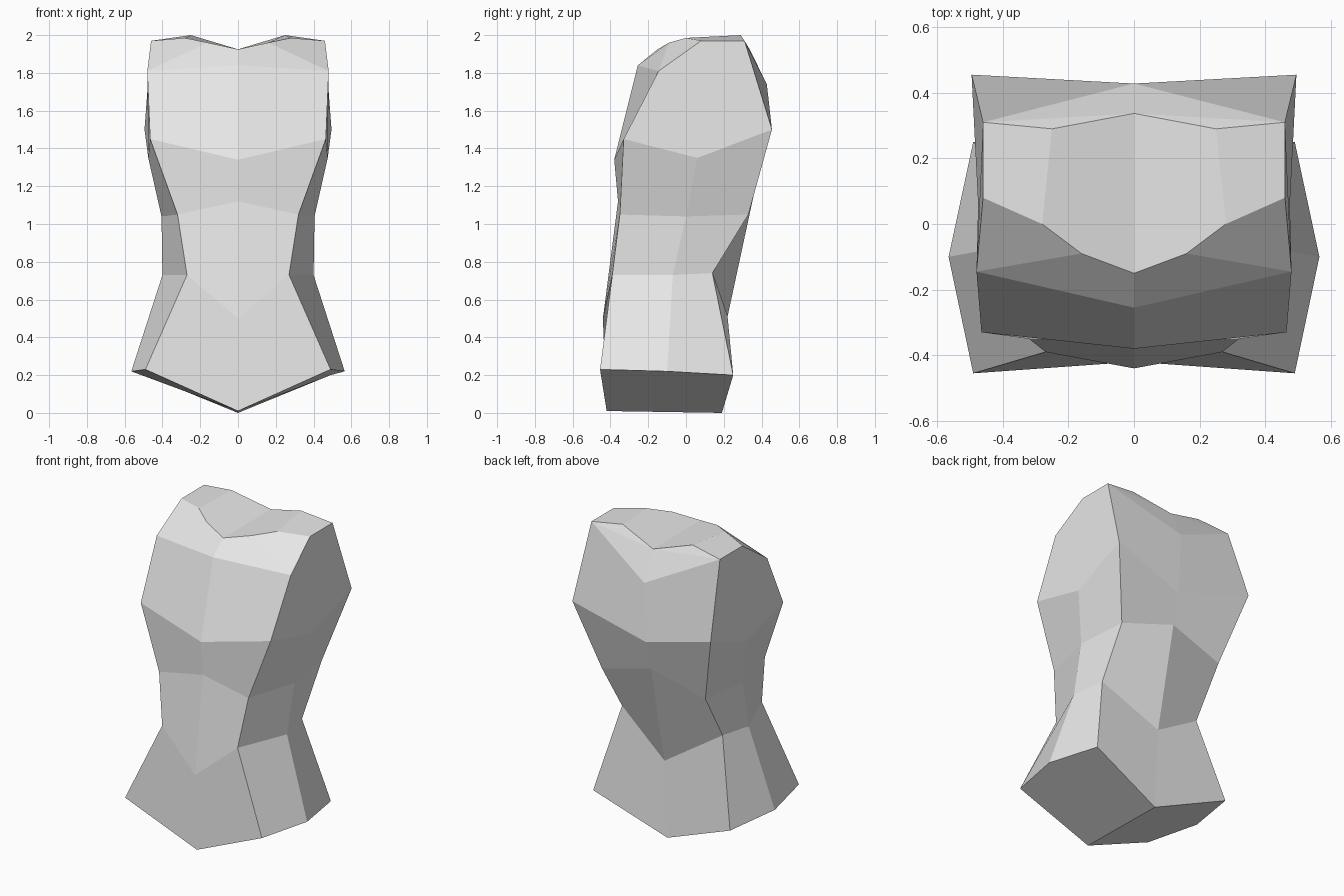
import bpy
import bmesh

# Remove the default cube if the scene has it
default_cube = bpy.data.objects.get("Cube")
if default_cube:
    bpy.data.objects.remove(default_cube, do_unlink=True)


def make_material(name, grey):
    material = bpy.data.materials.new(name)
    material.use_nodes = True
    color = (grey, grey, grey, 1.0)
    material.diffuse_color = color
    material.node_tree.nodes["Principled BSDF"].inputs["Base Color"].default_value = color
    return material


# Half cross-sections from pelvis to chest:
# front centre, front corner, side, back corner, back centre
pelvis = [(0, -.42, .01), (.49, -.455, .23), (.565, -.1, .22), (.49, .25, .2), (0, .19, 0)]
waist = [(0, -.44, .5), (.27, -.39, .73), (.4, -.07, .73), (.36, .14, .74), (0, .22, .51)]
ribs = [(0, -.36, 1.12), (.32, -.35, 1.05), (.405, 0, 1.04), (.37, .33, 1.05), (0, .36, 1.16)]
chest = [(0, -.38, 1.34), (.465, -.33, 1.45), (.475, .06, 1.35), (.495, .455, 1.5), (0, .41, 1.35)]

# Single points around the collar and shoulders
shoulder_points = {
    "chest_top": (0, -.255, 1.84),
    "chest_corner": (.48, -.145, 1.81),
    "neck_front": (0, -.15, 1.925),
    "collar_inner": (.16, -.09, 1.96),
    "collar_outer": (.28, 0, 1.985),
    "shoulder_front": (.46, .08, 1.97),
    "shoulder_back": (.46, .31, 1.97),
    "blade_top": (.25, .29, 2),
    "neck_back": (0, .337, 1.925),
    "spine": (0, .428, 1.74),
}

bm = bmesh.new()
rings = [[bm.verts.new(point) for point in ring] for ring in (pelvis, waist, ribs, chest)]
top = {name: bm.verts.new(point) for name, point in shoulder_points.items()}

# Underside and the lofted body wall
bm.faces.new(reversed(rings[0]))
for lower, upper in zip(rings, rings[1:]):
    for a, b, c, d in zip(lower, lower[1:], upper[1:], upper):
        bm.faces.new((a, b, c, d))

# Upper chest, flank, upper back and shoulder top
top.update(zip(("front", "front_corner", "side", "back_corner", "back"), rings[-1]))
panels = [
    "front front_corner chest_corner chest_top",
    "chest_top chest_corner collar_inner neck_front",
    "chest_corner shoulder_front collar_outer collar_inner",
    "front_corner side back_corner shoulder_back shoulder_front chest_corner",
    "back_corner back spine shoulder_back",
    "shoulder_back spine neck_back",
    "shoulder_back neck_back blade_top",
    "collar_outer shoulder_front shoulder_back blade_top",
    "neck_front collar_inner collar_outer blade_top neck_back",
]
for panel in panels:
    bm.faces.new([top[name] for name in panel.split()])
bmesh.ops.recalc_face_normals(bm, faces=bm.faces)

mesh = bpy.data.meshes.new("torso")
bm.to_mesh(mesh)
bm.free()
mesh.materials.append(make_material("light grey", .8))
torso = bpy.data.objects.new("torso", mesh)
bpy.context.collection.objects.link(torso)

# Mirror the half body across the centre
mirror = torso.modifiers.new("mirror", "MIRROR")
mirror.use_axis[0] = True
mirror.use_clip = True
